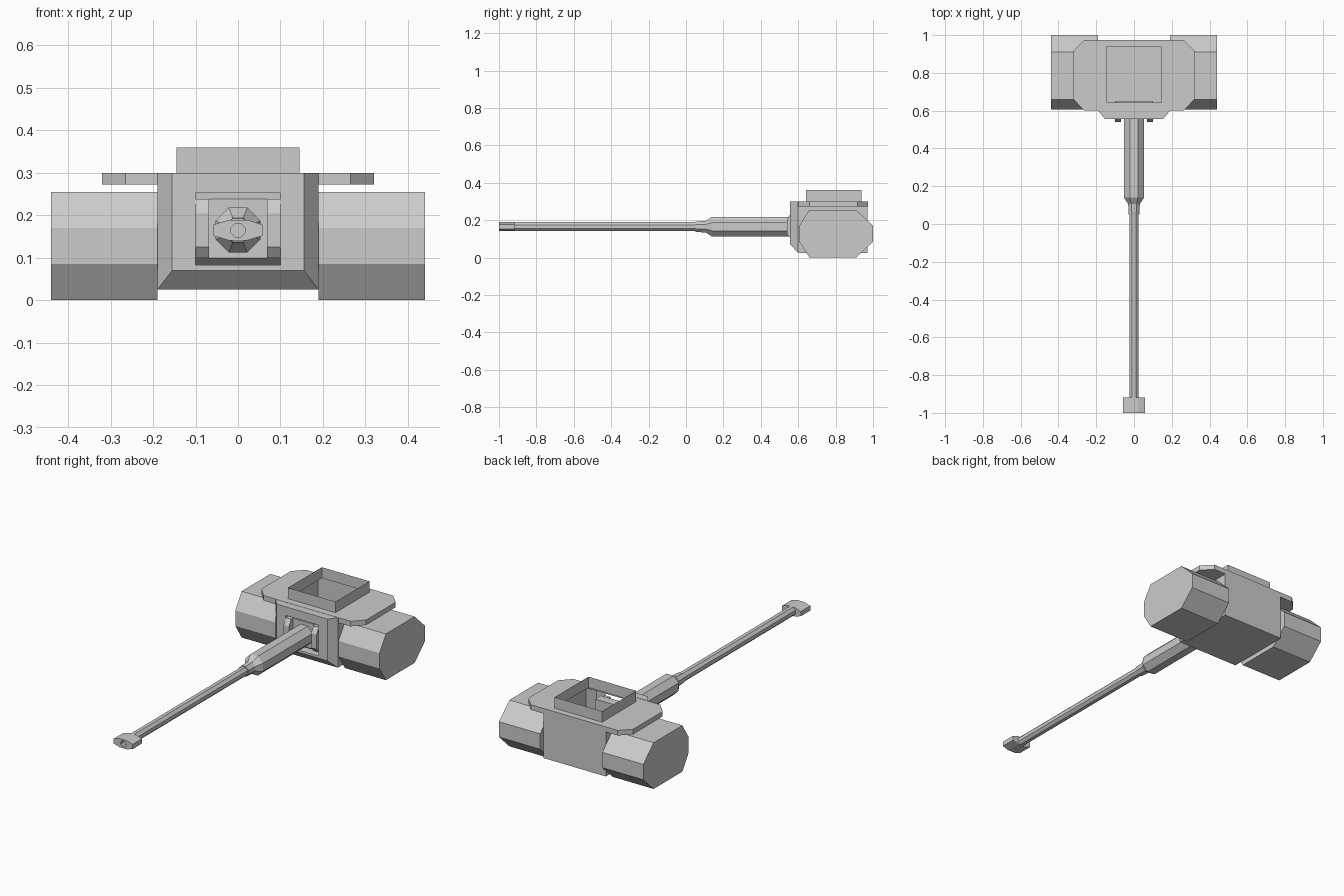
import bpy, bmesh, math

if "Cube" in bpy.data.objects:
    bpy.data.objects.remove(bpy.data.objects["Cube"])


def make(name, rings, cap_start=True, cap_end=True, faces=(), skip=None):
    """Loft rings of points into one flat shaded object."""
    bm = bmesh.new()
    loops = [[bm.verts.new(p) for p in r] for r in rings]
    for k in range(len(loops) - 1):
        a, b = loops[k], loops[k + 1]
        n = len(a)
        for i in range(n):
            if skip != (k, i):
                bm.faces.new((a[i], a[(i + 1) % n], b[(i + 1) % n], b[i]))
    if cap_start:
        bm.faces.new(loops[0])
    if cap_end:
        bm.faces.new(loops[-1])
    for f in faces:
        bm.faces.new([bm.verts.new(p) for p in f])
    bmesh.ops.remove_doubles(bm, verts=bm.verts, dist=1e-4)
    bmesh.ops.recalc_face_normals(bm, faces=bm.faces)
    me = bpy.data.meshes.new(name)
    bm.to_mesh(me)
    bm.free()
    ob = bpy.data.objects.new(name, me)
    bpy.context.collection.objects.link(ob)
    return ob


def extrude_x(name, profile, x0, x1):
    return make(name, [[(x, y, z) for y, z in profile] for x in (x0, x1)])


def rect_xz(w, z0, z1, y):
    return [(-w, y, z0), (w, y, z0), (w, y, z1), (-w, y, z1)]


def octagon(apothem, y, zc=0.165):
    r = apothem / math.cos(math.pi / 8)
    return [(r * math.cos(math.pi * (i + .5) / 4), y,
             zc + r * math.sin(math.pi * (i + .5) / 4)) for i in range(8)]


# Eight-sided side drums
drum = [(.66, 0), (.91, 0), (1, .085), (1, .17), (.91, .255),
        (.66, .255), (.605, .17), (.605, .085)]
for side, s in (("left", -1), ("right", 1)):
    extrude_x(side + "_drum", drum, s * .19, s * .44)

# Hollow central housing with a front opening; its roof is the top plate
make("housing", [rect_xz(.19, .025, .30, .97), rect_xz(.19, .025, .30, .60),
                 rect_xz(.155, .07, .30, .557), rect_xz(.10, .083, .252, .557)],
     cap_end=False, skip=(0, 2))


# Top plate with wings and the open hatch rim
def outline(z):
    return [(-.265, .602, z), (.265, .602, z), (.32, .66, z), (.32, .917, z),
            (.265, .973, z), (-.265, .973, z), (-.32, .917, z), (-.32, .66, z)]


def hatch(z):
    a, b, c, d = [(-.145, .642, z), (.145, .642, z), (.145, .938, z), (-.145, .938, z)]
    return [a, b, b, c, c, d, d, a]


def wing(s):
    return [(s * x, y, .272) for x, y in ((.19, .602), (.265, .602), (.32, .66),
                                          (.32, .917), (.265, .973), (.19, .973))]


def ring_faces(a, b):
    n = len(a)
    for i in range(n):
        f = [a[i], a[(i + 1) % n], b[(i + 1) % n], b[i]]
        yield [p for j, p in enumerate(f) if p != f[j - 1]]


plate_faces = list(ring_faces(outline(.272), outline(.30)))
plate_faces += list(ring_faces(outline(.30), hatch(.30)))
rim = hatch(.30)[::2], hatch(.36)[::2]
plate_faces += list(ring_faces(*rim)) + [wing(1), wing(-1)]
make("top_plate_and_hatch_rim", [], False, False, plate_faces)

# Gun mount: recessed centre block and two protruding cheeks
extrude_x("mount_block", [(.60, .083), (.575, .10), (.575, .238),
                          (.60, .252), (.65, .252), (.65, .083)], -.10, .10)
cheek = [(.56, .10), (.541, .125), (.541, .205), (.56, .238), (.60, .238), (.60, .10)]
for side, s in (("left", -1), ("right", 1)):
    extrude_x(side + "_mount_cheek", cheek, s * .068, s * .10)

# Sleeve and thin barrel
make("barrel_sleeve", [octagon(.053, .60), octagon(.053, .14),
                       octagon(.031, .105), octagon(.028, .05)])
make("barrel", [octagon(.024, .06), octagon(.024, -.93)])


# Wide muzzle brake with a bore
def brake(y):
    pts = [(.058, .013), (.022, .024), (-.022, .024), (-.058, .013),
           (-.058, -.013), (-.022, -.024), (.022, -.024), (.058, -.013)]
    return [(x, y, .165 + z) for x, z in pts]


make("muzzle_brake", [brake(-.918), brake(-1)[:], octagon(.016, -1), octagon(.016, -.95)])
